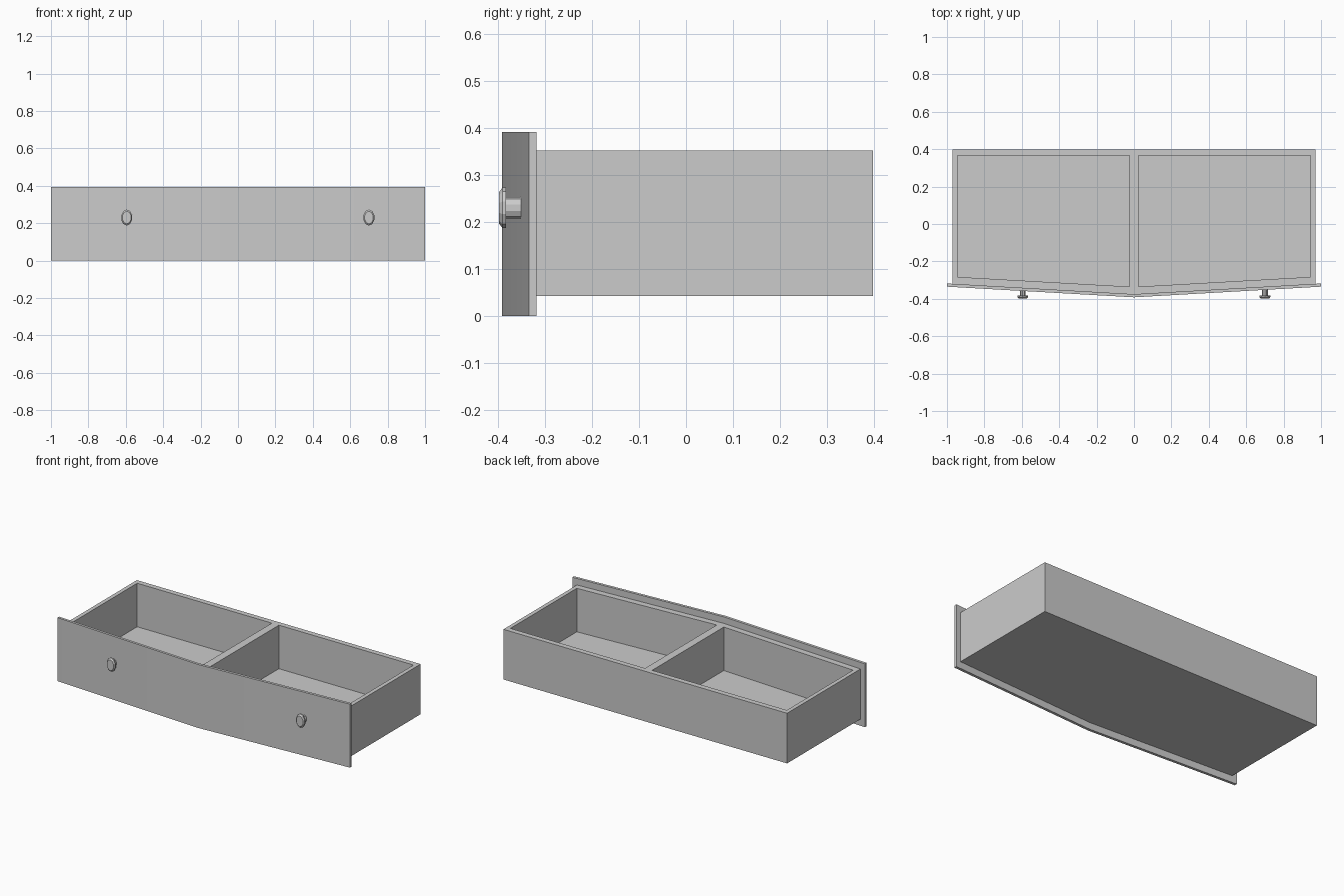
import bpy, bmesh, math
from mathutils import Matrix

cube = bpy.data.objects.get("Cube")
if cube:
    bpy.data.objects.remove(cube, do_unlink=True)

grey = bpy.data.materials.new("plain grey")
grey.use_nodes = True
GREY = (0.6, 0.6, 0.6, 1)
grey.diffuse_color = GREY
grey.node_tree.nodes["Principled BSDF"].inputs["Base Color"].default_value = GREY


def finish(name, bm):
    bmesh.ops.recalc_face_normals(bm, faces=bm.faces)
    mesh = bpy.data.meshes.new(name)
    bm.to_mesh(mesh)
    bm.free()
    mesh.materials.append(grey)
    obj = bpy.data.objects.new(name, mesh)
    bpy.context.collection.objects.link(obj)
    return obj


def prism(name, outline, z0, z1):
    """Extrude a plan outline from z0 up to z1."""
    bm = bmesh.new()
    base = bm.faces.new([bm.verts.new((x, y, z0)) for x, y in outline])
    top = bmesh.ops.extrude_face_region(bm, geom=[base])["geom"]
    verts = [v for v in top if isinstance(v, bmesh.types.BMVert)]
    bmesh.ops.translate(bm, verts=verts, vec=(0, 0, z1 - z0))
    return finish(name, bm)


def smooth(obj):
    bpy.ops.object.select_all(action="DESELECT")
    obj.select_set(True)
    bpy.context.view_layer.objects.active = obj
    bpy.ops.object.shade_smooth_by_angle(angle=math.radians(30))


# Bowed front panel
panel = prism("front_panel", [(-1, -0.335), (0, -0.392), (1, -0.335),
                              (1, -0.318), (0, -0.375), (-1, -0.318)], 0, 0.392)
smooth(panel)

# Drawer box with two hollow compartments
box = prism("drawer_box", [(-0.97, -0.32), (0, -0.375), (0.97, -0.32),
                           (0.97, 0.398), (-0.97, 0.398)], 0.042, 0.352)
for side, name in ((-1, "right"), (1, "left")):
    cutter = prism(name + "_compartment_cutter",
                   [(side * x, y) for x, y in ((0.024, -0.335), (0.945, -0.283),
                                               (0.945, 0.365), (0.024, 0.365))],
                   0.083, 0.45)
    cutter.hide_render = True
    cutter.hide_set(True)
    cutter.display_type = "WIRE"
    cut = box.modifiers.new(name + " compartment", "BOOLEAN")
    cut.operation = "DIFFERENCE"
    cut.solver = "EXACT"
    cut.object = cutter

# Bake the cuts and drop the cutters
bpy.context.view_layer.update()
hollow = bpy.data.meshes.new_from_object(
    box.evaluated_get(bpy.context.evaluated_depsgraph_get()))
box.modifiers.clear()
box.data = hollow
for name in ("right", "left"):
    bpy.data.objects.remove(bpy.data.objects[name + "_compartment_cutter"])


def knob(name, x):
    """Oval turned knob: rings of (radius, y), lofted from stem to face."""
    sides, bm, rings = 10, bmesh.new(), []
    for r, y in ((0.023, -0.345), (0.023, -0.383), (0.043, -0.383),
                 (0.043, -0.391), (0.034, -0.398)):
        angles = [math.tau * i / sides for i in range(sides)]
        rings.append([bm.verts.new((0.7 * r * math.sin(a), y, r * math.cos(a)))
                      for a in angles])
    for a, b in zip(rings, rings[1:]):
        for i in range(sides):
            j = (i + 1) % sides
            bm.faces.new((a[i], a[j], b[j], b[i]))
    bm.faces.new(rings[0])
    bm.faces.new(rings[-1])
    bmesh.ops.transform(bm, matrix=Matrix.Translation((x, 0, 0.23)), verts=bm.verts)
    return finish(name, bm)


knob("right_knob", -0.595)
knob("left_knob", 0.70)
